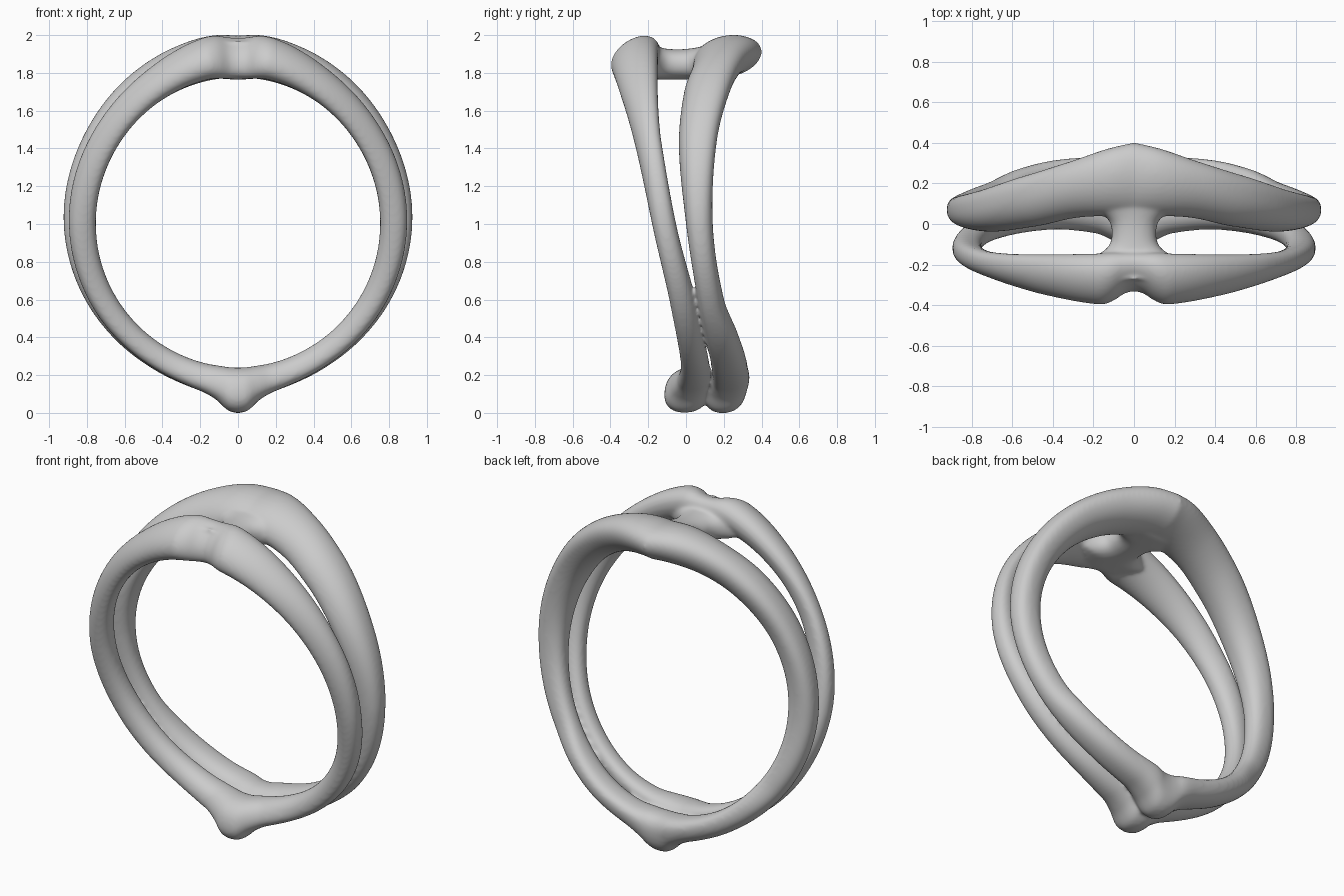
import bpy, math

cube = bpy.data.objects.get("Cube")
if cube:
    bpy.data.objects.remove(cube, do_unlink=True)

metal = bpy.data.materials.new("satin grey metal")
metal.use_nodes = True
GREY = (0.6, 0.6, 0.6, 1)
metal.diffuse_color = GREY
metal.node_tree.nodes["Principled BSDF"].inputs["Base Color"].default_value = GREY

SIDES = 32

# Profiles from the crown down: angle, inner radius, outer radius, front y, back y
FRONT = [(0, .77, .985, -.332, -.14), (3, .77, .99, -.342, -.14), (7, .775, 1.005, -.38, -.14),
         (11, .78, 1.002, -.398, -.145), (30, .77, .948, -.355, -.15), (45, .763, .922, -.31, -.147),
         (60, .757, .908, -.265, -.13), (90, .752, .896, -.18, -.052), (120, .752, .887, -.085, .052),
         (150, .754, .885, -.028, .114), (167, .757, .905, -.045, .128), (173, .757, .938, -.08, .13),
         (177, .76, .99, -.11, .135), (180, .76, 1, -.115, .135)]
BACK = [(0, .775, .997, .04, .402), (8, .775, 1.007, .04, .372), (20, .773, .995, .03, .308),
        (35, .768, .975, -.01, .242), (60, .757, .942, -.037, .162), (90, .752, .923, 0, .142),
        (120, .752, .901, .066, .202), (135, .753, .892, .1, .268), (150, .755, .89, .132, .312),
        (167, .757, .905, .14, .332), (173, .757, .938, .12, .335),
        (177, .76, .99, .105, .325), (180, .76, 1.002, .1, .322)]


def slope(keys, i, c):
    a, b = keys[max(i - 1, 0)], keys[min(i + 1, len(keys) - 1)]
    return (b[c] - a[c]) / (b[0] - a[0])


def sample(keys, t):
    """Smooth Hermite interpolation between profile keys."""
    i = max(k for k in range(len(keys) - 1) if keys[k][0] <= t)
    a, b = keys[i], keys[i + 1]
    h = b[0] - a[0]
    u = (t - a[0]) / h
    s = u * u * (3 - 2 * u)
    return [a[c] + (b[c] - a[c]) * s + h * u * (1 - u) * ((1 - u) * slope(keys, i, c) - u * slope(keys, i + 1, c))
            for c in range(1, len(a))]


def oval(power):
    """Unit cross-section, boxier as the power drops."""
    for j in range(SIDES):
        a = math.tau * j / SIDES
        c, s = math.cos(a), math.sin(a)
        yield math.copysign(abs(c) ** power, c), math.copysign(abs(s) ** power, s)


def loft(name, sections, closed):
    verts = [p for sec in sections for p in sec]
    n = len(sections)
    faces = []
    for i in range(n if closed else n - 1):
        for j in range(SIDES):
            k, m = (i + 1) % n, (j + 1) % SIDES
            faces.append((i * SIDES + j, i * SIDES + m, k * SIDES + m, k * SIDES + j))
    if not closed:
        faces += [tuple(reversed(range(SIDES))), tuple(range((n - 1) * SIDES, n * SIDES))]
    mesh = bpy.data.meshes.new(name)
    mesh.from_pydata(verts, [], faces)
    obj = bpy.data.objects.new(name, mesh)
    bpy.context.collection.objects.link(obj)
    bpy.context.view_layer.objects.active = obj
    obj.select_set(True)
    bpy.ops.object.mode_set(mode='EDIT')
    bpy.ops.mesh.select_all(action='SELECT')
    bpy.ops.mesh.normals_make_consistent(inside=False)
    bpy.ops.object.mode_set(mode='OBJECT')
    return obj


def band(name, keys, power):
    sections = []
    for step in range(-180, 180):
        r0, r1, y0, y1 = sample(keys, abs(step))
        t = math.radians(step)
        crown = max(0, math.cos(t))
        # Lean the section: outer side to the back at the crown, to the front at the base
        lean = 0.018 * math.cos(t) + 0.022 * crown
        half = math.sqrt(((y1 - y0) / 2) ** 2 - lean ** 2)
        sec = []
        for c, s in oval(power + 0.14 * crown ** 4):
            r = (r0 + r1) / 2 + s * (r1 - r0) / 2
            sec.append((r * math.sin(t), (y0 + y1) / 2 + c * half + s * lean, 1 + r * math.cos(t)))
        sections.append(sec)
    return loft(name, sections, True)


bpy.ops.object.select_all(action='DESELECT')

# Two bands
front_band = band("front_band", FRONT, 0.88)
back_band = band("back_band", BACK, 0.84)

# Waisted bridge joining the crowns, flaring into both bands
sections = []
for i in range(33):
    y = (i / 16 - 1) * 0.23
    flare = min(1, abs(y / 0.13) ** 3)
    top = 1.925 + 0.9 * y * y
    bottom = 1.765
    sections.append([((0.11 + 0.13 * flare) * c, y - 0.045,
                      (top + bottom) / 2 + s * (top - bottom) / 2) for c, s in oval(0.9)])
bridge = loft("crown_bridge", sections, False)

# Fuse the parts into one softly blended casting
for obj in (front_band, back_band, bridge):
    obj.select_set(True)
bpy.context.view_layer.objects.active = front_band
bpy.ops.object.join()
ring = bpy.context.view_layer.objects.active
ring.name = "double_band_ring"
ring.data.materials.clear()
ring.data.materials.append(metal)
remesh = ring.modifiers.new("fuse", 'REMESH')
remesh.mode = 'VOXEL'
remesh.voxel_size = 0.01
remesh.use_smooth_shade = True
soften = ring.modifiers.new("soften", 'SMOOTH')
soften.factor = 0.5
soften.iterations = 12
bpy.ops.object.shade_smooth()
